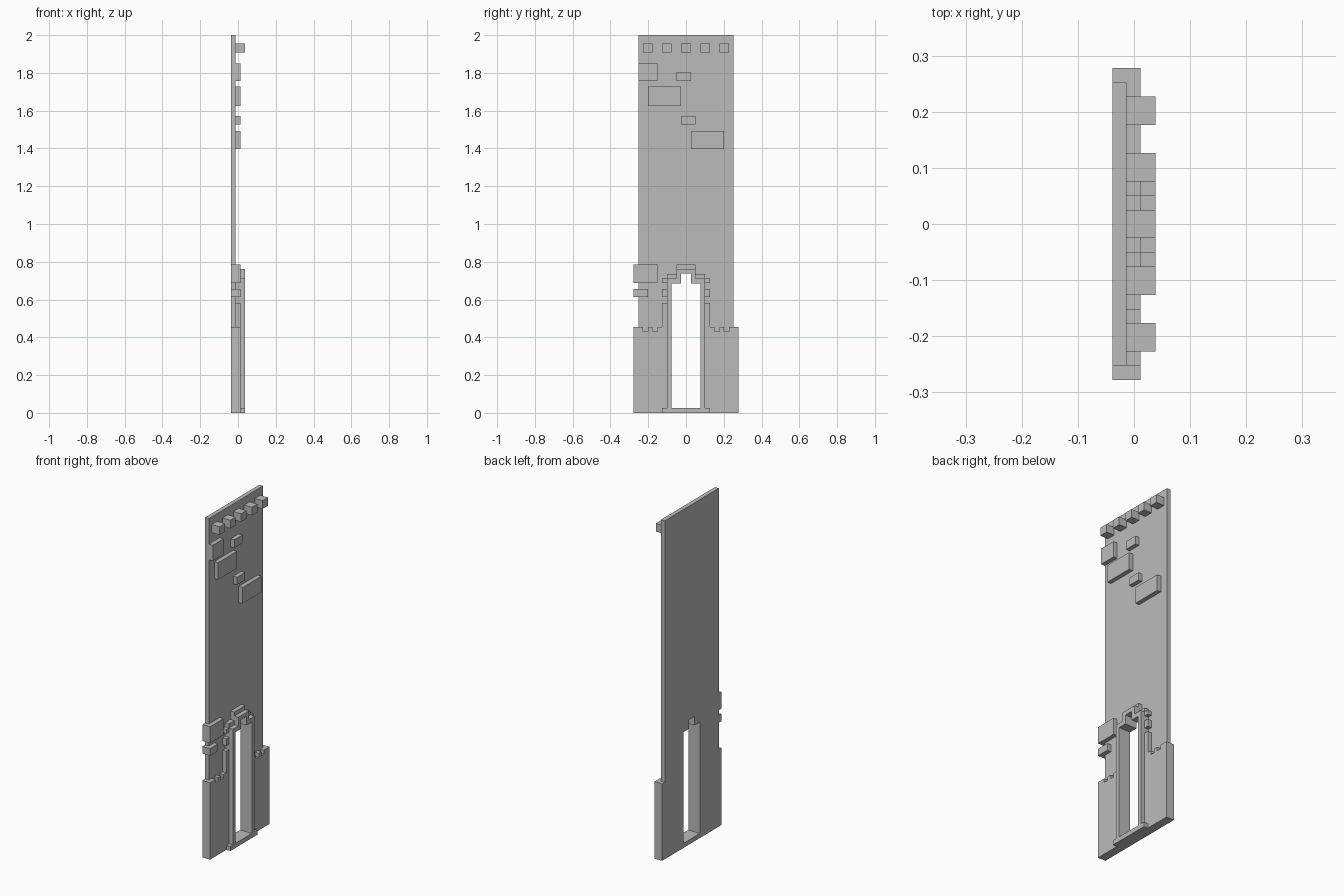
import bpy
import bmesh

cube = bpy.data.objects.get("Cube")
if cube:
    bpy.data.objects.remove(cube, do_unlink=True)

U = 0.02525                                   # width module along y
BACK, WALL, RAISED, PROUD = -0.038, -0.013, 0.012, 0.038   # depth layers along x

stone = bpy.data.materials.new("grey stone")
stone.use_nodes = True
stone.diffuse_color = (0.5, 0.5, 0.5, 1)
stone.node_tree.nodes["Principled BSDF"].inputs["Base Color"].default_value = (0.5, 0.5, 0.5, 1)


def prism(name, x0, x1, *loops):
    """Extrude an outline, with optional hole loops, from x0 to x1."""
    bm = bmesh.new()
    caps = ([], [])
    for loop in loops:
        rings = [[bm.verts.new((x, y * U, z)) for y, z in loop] for x in (x0, x1)]
        n = len(loop)
        for i in range(n):
            j = (i + 1) % n
            bm.faces.new((rings[0][i], rings[0][j], rings[1][j], rings[1][i]))
            for ring, cap in zip(rings, caps):
                cap.append(bm.edges.get((ring[i], ring[j])))
    for cap in caps:
        bmesh.ops.triangle_fill(bm, edges=cap, use_beauty=True)
    bmesh.ops.recalc_face_normals(bm, faces=bm.faces)
    mesh = bpy.data.meshes.new(name)
    bm.to_mesh(mesh)
    bm.free()
    mesh.materials.append(stone)
    obj = bpy.data.objects.new(name, mesh)
    bpy.context.collection.objects.link(obj)
    return obj


def mirrored(half):
    """Close a half outline by mirroring it across the centre."""
    return half + [(-y, z) for y, z in reversed(half)]


def block(name, x0, x1, y0, y1, z0, z1):
    return prism(name, x0, x1, [(y0, z0), (y1, z0), (y1, z1), (y0, z1)])


# Stepped doorway shared by all three layers
doorway = mirrored([(3, 0.027), (3, 0.685), (1, 0.685), (1, 0.738)])

# Tall wall slab, wider at the base and at the edge stones
slab = [(11, 0), (11, 0.455), (10, 0.455), (10, 2), (-10, 2),
        (-10, 0.786), (-11, 0.786), (-11, 0.688), (-10, 0.688),
        (-10, 0.656), (-11, 0.656), (-11, 0.614), (-10, 0.614),
        (-10, 0.455), (-11, 0.455), (-11, 0)]
prism("wall_slab", BACK, WALL, slab, doorway)

# Plinth with notched top and toothed door surround
plinth = [(11, 0), (11, 0.455)]
for y in (9, 7):
    plinth += [(y, 0.455), (y, 0.432), (y - 1, 0.432), (y - 1, 0.455)]
plinth += [(5, 0.455), (5, 0.583), (4, 0.583), (4, 0.614), (5, 0.614),
           (5, 0.656), (4, 0.656), (4, 0.687), (5, 0.687), (5, 0.711),
           (4, 0.711), (4, 0.736), (2, 0.736), (2, 0.786)]
prism("plinth_and_surround", WALL, RAISED, mirrored(plinth), doorway)

# Proud door frame with small feet
frame = [(5, 0), (5, 0.027), (4, 0.027), (4, 0.711), (2, 0.711), (2, 0.762)]
prism("door_frame", RAISED, PROUD, mirrored(frame), doorway)

# Edge stones
block("edge_stone_upper", WALL, RAISED, -11, -6, 0.688, 0.786)
block("edge_stone_lower", WALL, RAISED, -11, -8, 0.614, 0.656)

# Scattered raised stones
stones = [(-10, -6, 1.756, 1.849), (-2, 1, 1.756, 1.804), (-8, -1, 1.626, 1.727),
          (-1, 2, 1.528, 1.573), (1, 8, 1.398, 1.493)]
for i, rect in enumerate(stones):
    block(f"raised_stone_{i + 1}", WALL, RAISED, *rect)

# Row of projecting beam ends
for i in range(5):
    y = 4 * (i - 2)
    block(f"beam_end_{i + 1}", WALL, PROUD, y - 1, y + 1, 1.907, 1.955)
